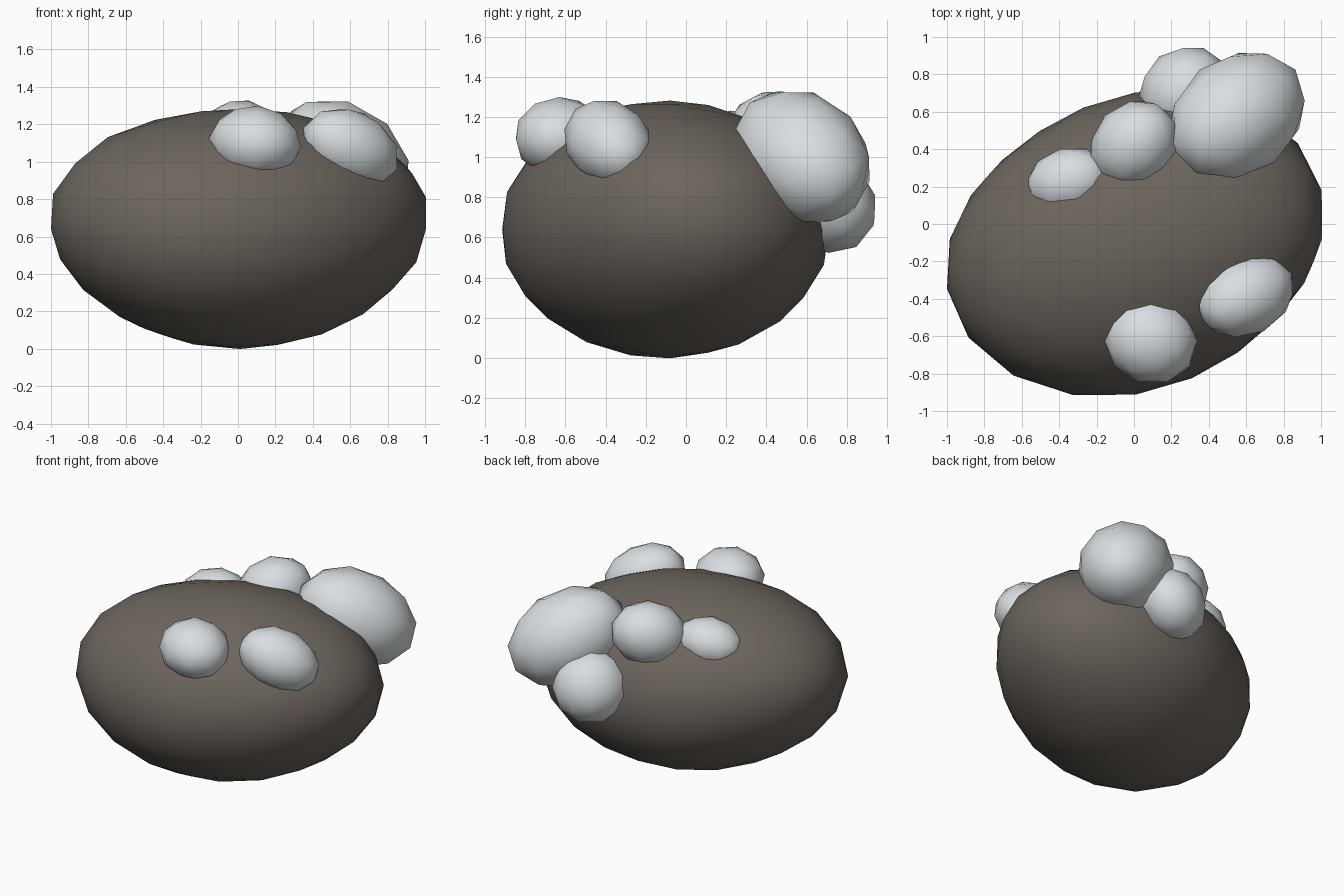
import bpy
from mathutils import Vector

cube = bpy.data.objects.get("Cube")
if cube:
    bpy.data.objects.remove(cube, do_unlink=True)


def make_material(name, rgb):
    mat = bpy.data.materials.new(name)
    mat.use_nodes = True
    colour = (*rgb, 1.0)
    mat.diffuse_color = colour
    bsdf = next(n for n in mat.node_tree.nodes if n.type == 'BSDF_PRINCIPLED')
    bsdf.inputs["Base Color"].default_value = colour
    bsdf.inputs["Roughness"].default_value = 0.9
    return mat


brown = make_material("dark brown stone", (0.15, 0.13, 0.11))
pale = make_material("pale grey", (0.69, 0.73, 0.75))


def lump(name, centre, radii, detail, mat, axis=(1, 0, 0)):
    """Smooth low-poly ellipsoid whose first radius follows the axis."""
    bpy.ops.mesh.primitive_ico_sphere_add(subdivisions=detail, radius=1, location=centre)
    obj = bpy.context.object
    obj.name = name
    obj.scale = radii
    obj.rotation_euler = Vector(axis).to_track_quat('X', 'Z').to_euler()
    bpy.ops.object.shade_smooth()
    obj.data.materials.append(mat)
    return obj


# Main boulder: swollen along one diagonal, with full upper shoulders
boulder = lump("boulder", (0.01, -0.08, 0.64), (0.985, 0.8, 0.635), 3, brown)
for vert in boulder.data.vertices:
    x, y, z = vert.co
    vert.co *= 1.01 + 0.2 * x * y - 0.03 * y + 0.1 * z * x * x

# Pale growths: name, centre, long axis, radii (along, across, up)
growths = [
    ("large_back_growth", (0.55, 0.575, 1.0), (1, 0.8, -0.7), (0.425, 0.32, 0.315)),
    ("low_back_growth", (0.27, 0.715, 0.765), (-0.3, 0.4, -1), (0.25, 0.255, 0.22)),
    ("middle_back_growth", (0, 0.425, 1.11), (1, 1, 0.4), (0.26, 0.22, 0.22)),
    ("small_back_growth", (-0.35, 0.227, 1.068), (1, 0.25, 0.15), (0.23, 0.18, 0.165)),
    ("front_growth", (0.09, -0.625, 1.1), (1, -0.3, -0.1), (0.25, 0.23, 0.2)),
    ("side_front_growth", (0.6, -0.385, 1.07), (0.8, 0.4, -0.4), (0.285, 0.21, 0.205)),
]
for name, centre, axis, radii in growths:
    lump(name, centre, radii, 2, pale, axis)
